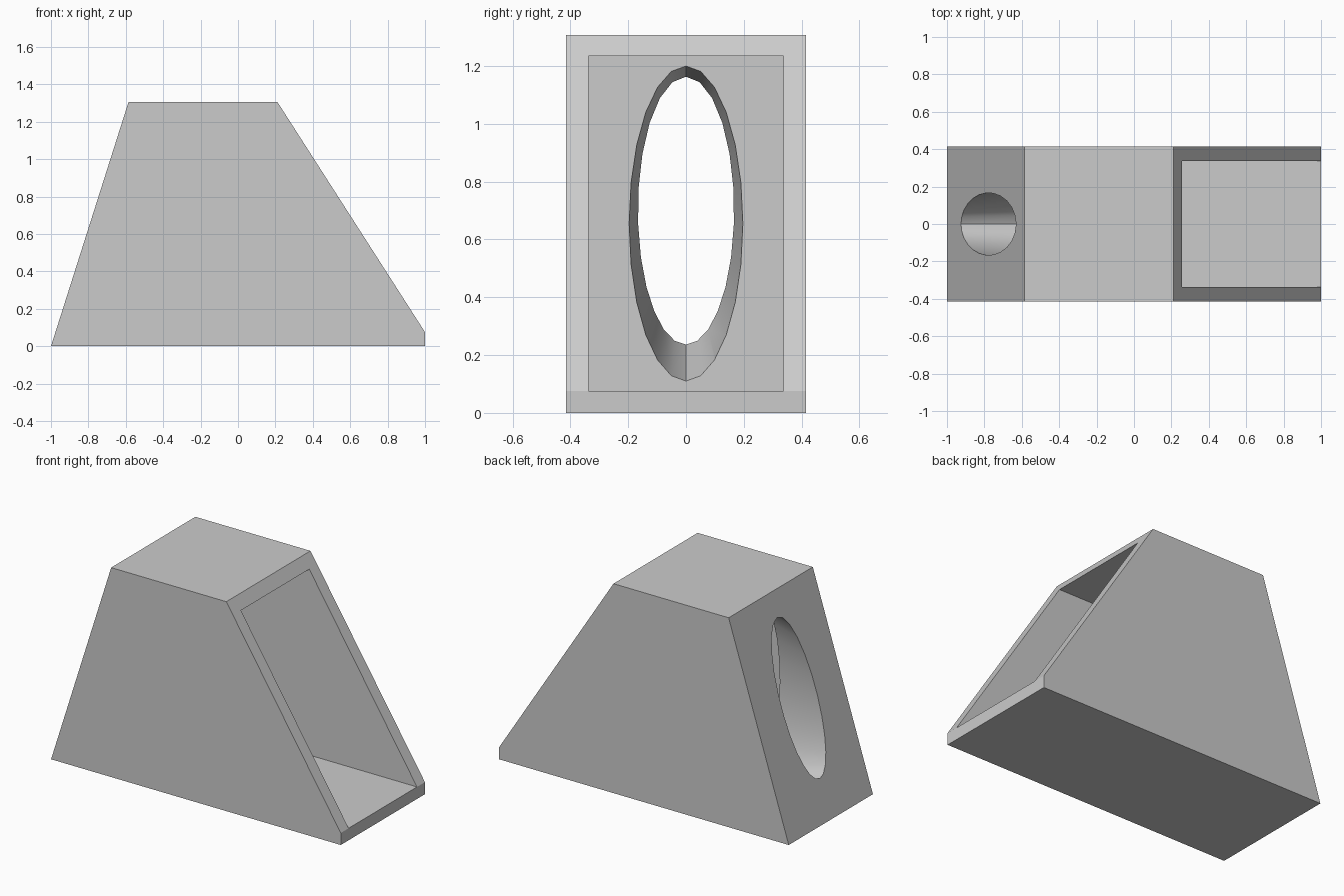
import bpy
import bmesh
from mathutils import Matrix

cube = bpy.data.objects.get("Cube")
if cube:
    bpy.data.objects.remove(cube, do_unlink=True)

WALL = 0.075
INNER_X = -0.51       # inside face of the left wall
HOLE_Z = 0.655        # height of the hole axis
HOLE_HALF = 0.545     # half height of the hole at the inside face
TAPER = 0.305         # growth of the half height along x

grey = bpy.data.materials.new("light grey")
grey.use_nodes = True
colour = (0.6, 0.6, 0.6, 1)
grey.diffuse_color = colour
grey.node_tree.nodes["Principled BSDF"].inputs["Base Color"].default_value = colour


def add_object(name, bm):
    bmesh.ops.recalc_face_normals(bm, faces=bm.faces[:])
    mesh = bpy.data.meshes.new(name)
    bm.to_mesh(mesh)
    bm.free()
    mesh.materials.append(grey)
    ob = bpy.data.objects.new(name, mesh)
    bpy.context.collection.objects.link(ob)
    return ob


def prism(name, profile, half_width):
    """Extrude an x-z outline along y."""
    bm = bmesh.new()
    face = bm.faces.new([bm.verts.new((x, -half_width, z)) for x, z in profile])
    new = bmesh.ops.extrude_face_region(bm, geom=[face])["geom"]
    for v in new:
        if isinstance(v, bmesh.types.BMVert):
            v.co.y = half_width
    return add_object(name, bm)


def cut(ob, cutter):
    cutter.hide_render = True
    mod = ob.modifiers.new("cut", 'BOOLEAN')
    mod.operation = 'DIFFERENCE'
    mod.solver = 'EXACT'
    mod.object = cutter
    bpy.context.view_layer.objects.active = ob
    bpy.ops.object.modifier_apply(modifier=mod.name)
    bpy.data.objects.remove(cutter, do_unlink=True)


# Outer wedge-shaped housing
housing = prism("housing", [(-1, 0), (1, 0), (1, WALL), (0.21, 1.307), (-0.585, 1.307)], 0.415)

# Cavity, open through the long slope
cavity = prism("cavity_cutter", [(INNER_X, WALL), (1.3, WALL), (1.3, 1.235), (INNER_X, 1.235)], 0.337)
cut(housing, cavity)

# Tapered oval hole through the left wall
x0, x1 = -1.05, -0.45
half = [HOLE_HALF + TAPER * (x - INNER_X) for x in (x0, x1)]
bm = bmesh.new()
bmesh.ops.create_cone(bm, cap_ends=True, segments=24, radius1=half[0], radius2=half[1], depth=x1 - x0)
bmesh.ops.transform(
    bm, verts=bm.verts[:],
    matrix=Matrix.Translation(((x0 + x1) / 2, 0, HOLE_Z))
    @ Matrix.Diagonal((1, 0.361, 1, 1)) @ Matrix.Rotation(1.5707963, 4, 'Y'))
cut(housing, add_object("hole_cutter", bm))

# Smooth the hole, keep the edges crisp
bpy.ops.object.select_all(action='DESELECT')
housing.select_set(True)
bpy.context.view_layer.objects.active = housing
bpy.ops.object.shade_smooth_by_angle()
